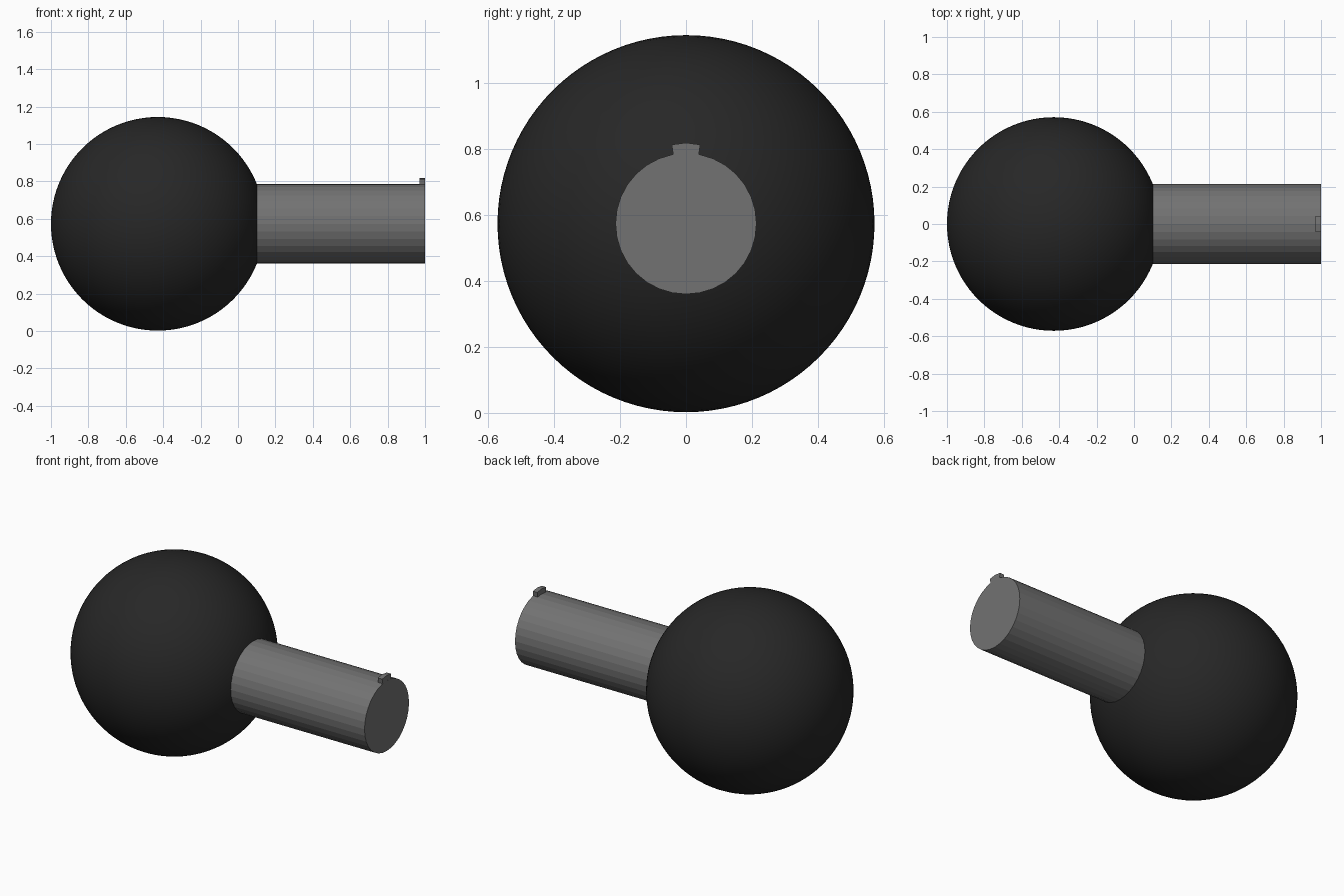
import bpy, bmesh
from math import sin, cos, pi

if "Cube" in bpy.data.objects:
    bpy.data.objects.remove(bpy.data.objects["Cube"])

R, CX, CZ = 0.571, -0.429, 0.573   # ball radius and centre
SHAFT_R, SIDES = 0.2135, 32


def material(name, v):
    m = bpy.data.materials.new(name)
    m.diffuse_color = (v, v, v, 1)
    m.use_nodes = True
    m.node_tree.nodes["Principled BSDF"].inputs["Base Color"].default_value = m.diffuse_color
    return m


black = material("black_plastic", 0.02)
grey = material("grey_metal", 0.17)


def prism(name, outline, x0, x1, mat):
    """Extrude a (y, z) outline along x."""
    bm = bmesh.new()
    face = bm.faces.new([bm.verts.new((x0, y, z)) for y, z in outline])
    new = bmesh.ops.extrude_face_region(bm, geom=[face])["geom"]
    verts = [g for g in new if isinstance(g, bmesh.types.BMVert)]
    bmesh.ops.translate(bm, verts=verts, vec=(x1 - x0, 0, 0))
    bmesh.ops.recalc_face_normals(bm, faces=bm.faces)
    mesh = bpy.data.meshes.new(name)
    bm.to_mesh(mesh)
    bm.free()
    obj = bpy.data.objects.new(name, mesh)
    bpy.context.collection.objects.link(obj)
    mesh.materials.append(mat)
    return obj


def polar(r, a):
    return (r * sin(a), CZ + r * cos(a))


# Smooth round ball, poles along the shaft axis
bpy.ops.mesh.primitive_uv_sphere_add(segments=96, ring_count=48, radius=R,
                                     location=(CX, 0, CZ), rotation=(0, pi / 2, 0))
ball = bpy.context.object
ball.name = "ball_knob"
ball.data.materials.append(black)
bpy.ops.object.shade_smooth()

# Faceted shaft, seated just inside the ball
step = 2 * pi / SIDES
prism("shaft", [polar(SHAFT_R, i * step) for i in range(SIDES)], 0.08, 1.0, grey)

# Small key on top of the shaft end, two shaft facets wide
key = [polar(0.206, -0.185), polar(0.243, -0.178), polar(0.245, 0),
       polar(0.243, 0.178), polar(0.206, 0.185)]
prism("key_tab", key, 0.97, 0.9995, grey)
